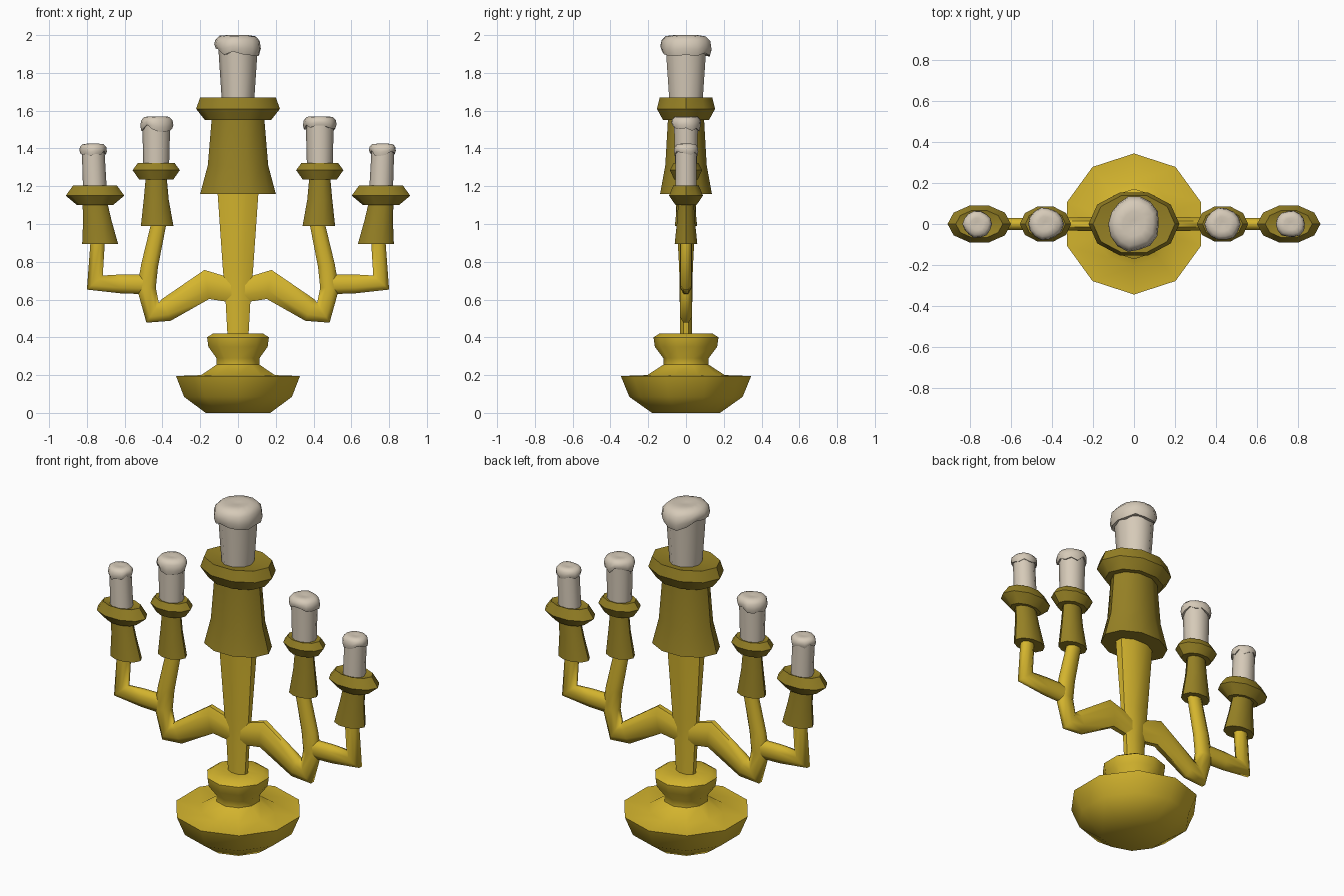
import bpy, bmesh, math, random
from mathutils import Vector

random.seed(4)
if "Cube" in bpy.data.objects:
    bpy.data.objects.remove(bpy.data.objects["Cube"], do_unlink=True)


def material(name, rgb):
    m = bpy.data.materials.new(name)
    m.use_nodes = True
    m.diffuse_color = (*rgb, 1)
    m.node_tree.nodes["Principled BSDF"].inputs["Base Color"].default_value = (*rgb, 1)
    return m


GOLD = material("bright gold", (0.66, 0.46, 0.027))
DARK = material("dark gold", (0.30, 0.215, 0.018))
WAX = material("candle wax", (0.67, 0.59, 0.48))


def loft(name, rings, mat, angle=40):
    """Skin a list of equal-sized point rings and close both ends."""
    bm = bmesh.new()
    loops = [[bm.verts.new(p) for p in ring] for ring in rings]
    n = len(loops[0])
    for a, b in zip(loops, loops[1:]):
        for i in range(n):
            j = (i + 1) % n
            bm.faces.new((a[i], a[j], b[j], b[i]))
    bm.faces.new(loops[0])
    bm.faces.new(loops[-1])
    bmesh.ops.recalc_face_normals(bm, faces=bm.faces)
    mesh = bpy.data.meshes.new(name)
    bm.to_mesh(mesh)
    bm.free()
    mesh.materials.append(mat)
    ob = bpy.data.objects.new(name, mesh)
    bpy.context.collection.objects.link(ob)
    bpy.ops.object.select_all(action="DESELECT")
    ob.select_set(True)
    bpy.context.view_layer.objects.active = ob
    bpy.ops.object.shade_smooth_by_angle(angle=math.radians(angle))
    return ob


def lathe(name, profile, mat, depth=1.0, phase=0.0, sides=10, angle=40):
    """Profile entries are (radius, height, centre x)."""
    turn = [phase + math.tau * i / sides for i in range(sides)]
    rings = [[(x + r * math.cos(t), r * depth * math.sin(t), z) for t in turn]
             for r, z, x in profile]
    return loft(name, rings, mat, angle)


def bar(name, path, mat, side=1):
    """Flat rounded bar; path entries are (x, z, half width, half depth)."""
    pts = [Vector((x * side, 0, z)) for x, z, w, d in path]
    rings = []
    for i, (x, z, w, d) in enumerate(path):
        before = (pts[i] - pts[i - 1]).normalized() if i else Vector()
        after = (pts[i + 1] - pts[i]).normalized() if i + 1 < len(pts) else Vector()
        along = (before + after).normalized()
        across = Vector((along.z, 0, -along.x))
        ring = []
        for k in range(8):
            t = math.tau * (k + 0.5) / 8
            c, s = math.cos(t), math.sin(t)
            u = math.copysign(min(1, abs(c) * 1.082), c)
            v = math.copysign(min(1, abs(s) * 1.082), s)
            ring.append(pts[i] + across * u * w + Vector((0, v * d, 0)))
        rings.append(ring)
    return loft(name, rings, mat, 60)


def candle(name, x, low, high, r_low, r_high, cap, depth, lean=0.0):
    """Tapered candle with a melted, dripping cap."""
    h = cap * 0.45
    lathe(name, [(r_low, low, x), (r_high, high - h, x + lean)], WAX, depth)
    sides = 14
    drip = [random.uniform(-0.35, 0.25) for _ in range(sides)]
    wob = [random.uniform(0.93, 1.03) for _ in range(sides)]
    # radius factor, drop below the top, share of the drip
    levels = [(0.78, 0.85, 1), (0.93, 0.88, 1), (1.0, 0.6, 0.7),
              (0.95, 0.28, 0.2), (0.78, 0.05, 0.1), (0.45, 0.0, 0.0), (0.15, 0.06, 0.0)]
    rings = []
    for f, drop, share in levels:
        ring = []
        for i in range(sides):
            t = math.tau * i / sides
            r = cap * f * wob[i]
            z = high - cap * (drop - drip[i] * share) * 0.75
            ring.append((x + lean + r * math.cos(t), r * depth * math.sin(t), min(z, high)))
        rings.append(ring)
    loft(name + "_melted_cap", rings, WAX, 60)


# Turned foot with a corner facing front and back
foot = [(0.18, 0.0), (0.30, 0.085), (0.345, 0.195), (0.205, 0.2), (0.12, 0.255),
        (0.12, 0.29), (0.165, 0.35), (0.172, 0.40), (0.14, 0.42), (0.05, 0.415)]
lathe("foot", [(r, z, 0) for r, z in foot], GOLD, phase=math.pi / 2)

# Flattened central stem, widening upwards
bar("stem", [(0, 0.40, 0.055, 0.033), (0, 0.58, 0.065, 0.033),
             (0, 0.76, 0.08, 0.036), (0, 1.22, 0.112, 0.06)], GOLD)

# Central holder and candle
holder = [(0.2, 1.16), (0.16, 1.31), (0.14, 1.55)]
lathe("centre_holder", [(r, z, 0) for r, z in holder], DARK, 0.72)
collar = [(0.12, 1.55), (0.175, 1.55), (0.222, 1.61), (0.2, 1.67), (0.09, 1.655)]
lathe("centre_collar", [(r, z, 0) for r, z in collar], DARK, 0.73)
candle("centre_candle", 0, 1.64, 2.0, 0.085, 0.105, 0.127, 1.08)

for side, label in ((1, "left"), (-1, "right")):
    # Arm dips away from the stem and rises into the inner holder
    bar(label + "_inner_arm", [(0.0, 0.64, 0.06, 0.03), (0.165, 0.68, 0.078, 0.034),
        (0.38, 0.545, 0.062, 0.032), (0.452, 0.53, 0.062, 0.032),
        (0.485, 0.66, 0.05, 0.032), (0.468, 0.78, 0.045, 0.032),
        (0.42, 1.0, 0.04, 0.03), (0.42, 1.06, 0.035, 0.03)], GOLD, side)
    # Side branch turns up into the outer holder
    bar(label + "_outer_arm", [(0.47, 0.68, 0.052, 0.03), (0.62, 0.683, 0.05, 0.03),
        (0.758, 0.69, 0.056, 0.03), (0.742, 0.92, 0.038, 0.03),
        (0.742, 0.98, 0.035, 0.03)], GOLD, side)

    # Inner holder, collar and candle
    x = 0.433 * side
    lathe(label + "_inner_holder", [(0.086, 0.99, 0.428 * side), (0.066, 1.13, x),
                                    (0.056, 1.24, x)], DARK, 0.72)
    lathe(label + "_inner_collar", [(0.05, 1.235, x), (0.09, 1.235, x), (0.125, 1.285, x),
                                    (0.098, 1.322, x), (0.05, 1.315, x)], DARK, 0.72)
    candle(label + "_inner_candle", x, 1.30, 1.57, 0.068, 0.074, 0.09, 0.9)

    # Outer holder, collar and candle
    x = 0.757 * side
    lathe(label + "_outer_holder", [(0.095, 0.895, 0.73 * side), (0.075, 1.02, 0.745 * side),
                                    (0.066, 1.11, x)], DARK, 0.66)
    lathe(label + "_outer_collar", [(0.06, 1.1, x), (0.095, 1.1, x), (0.155, 1.15, x),
                                    (0.115, 1.205, x), (0.05, 1.19, x)], DARK, 0.61)
    candle(label + "_outer_candle", x, 1.17, 1.425, 0.063, 0.06, 0.072, 0.95, 0.01 * side)
